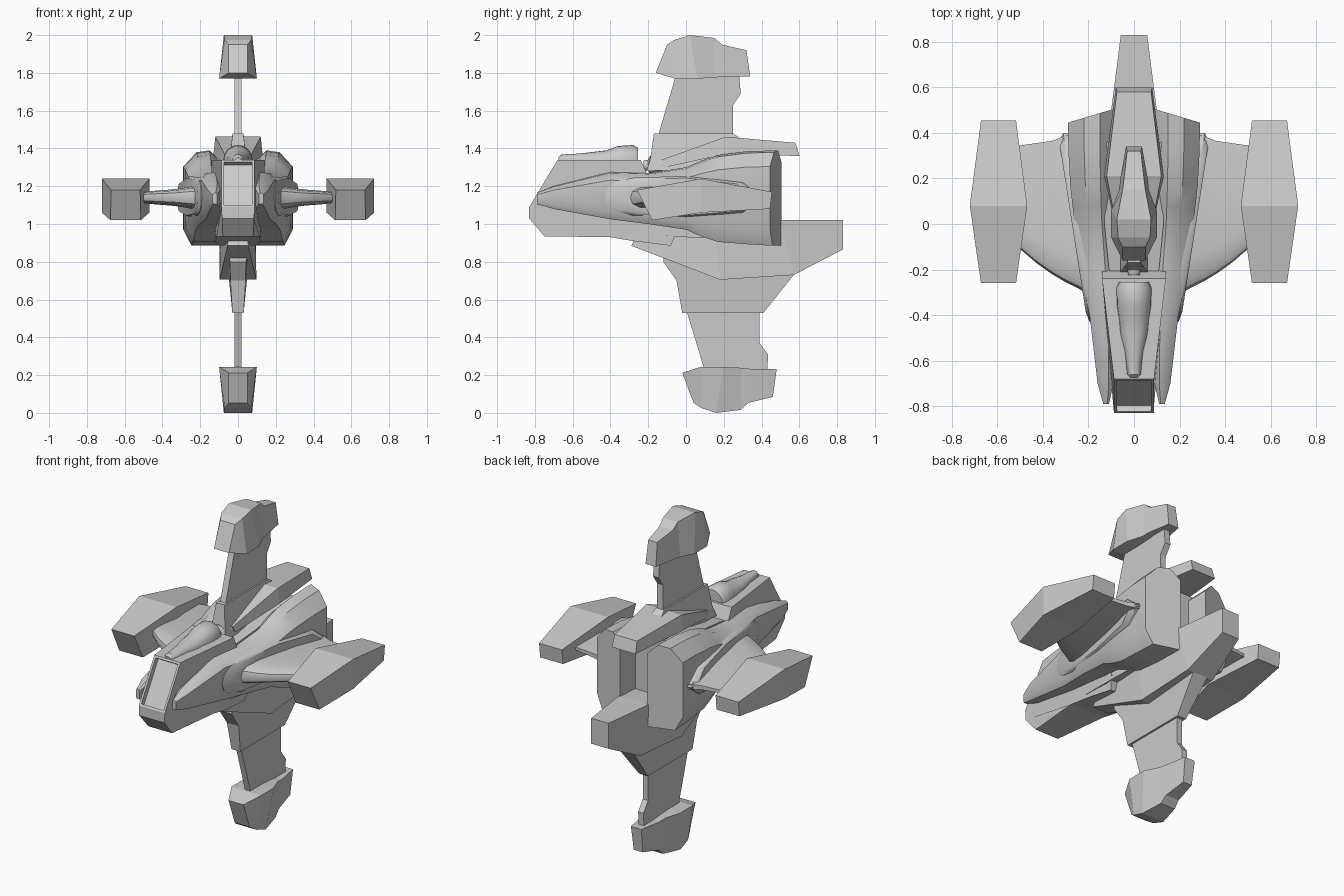
import bpy, bmesh, math

if "Cube" in bpy.data.objects:
    bpy.data.objects.remove(bpy.data.objects["Cube"])


def finish(name, bm, mirror=False, smooth=None):
    """Turn a bmesh into an object, optionally mirrored in x and smoothed by angle."""
    bmesh.ops.recalc_face_normals(bm, faces=bm.faces)
    me = bpy.data.meshes.new(name)
    bm.to_mesh(me)
    bm.free()
    ob = bpy.data.objects.new(name, me)
    bpy.context.collection.objects.link(ob)
    if smooth:
        bpy.ops.object.select_all(action='DESELECT')
        ob.select_set(True)
        bpy.context.view_layer.objects.active = ob
        bpy.ops.object.shade_smooth_by_angle(angle=math.radians(smooth))
    if mirror:
        ob.modifiers.new("mirror", 'MIRROR')
    return ob


def loft(name, rings, **kw):
    """Skin a row of equal-sized closed rings and cap both ends."""
    bm = bmesh.new()
    vs = [[bm.verts.new(p) for p in r] for r in rings]
    n = len(rings[0])
    for a, b in zip(vs, vs[1:]):
        for i in range(n):
            j = (i + 1) % n
            bm.faces.new((a[i], a[j], b[j], b[i]))
    bm.faces.new(vs[0])
    bm.faces.new(vs[-1][::-1])
    return finish(name, bm, **kw)


def prism(name, profile, inset_edge=None, **kw):
    """Side profile of (y, z, half width), closed across x; one edge face may be recessed."""
    bm = bmesh.new()
    left = [bm.verts.new((-w, y, z)) for y, z, w in profile]
    right = [bm.verts.new((w, y, z)) for y, z, w in profile]
    n = len(profile)
    edge = [bm.faces.new((left[i], left[(i + 1) % n], right[(i + 1) % n], right[i]))
            for i in range(n)]
    bm.faces.new(left)
    bm.faces.new(right[::-1])
    bmesh.ops.recalc_face_normals(bm, faces=bm.faces)
    if inset_edge is not None:
        bmesh.ops.inset_individual(bm, faces=[edge[inset_edge]], thickness=0.018, depth=0)
        bmesh.ops.inset_individual(bm, faces=[edge[inset_edge]], thickness=0.001, depth=-0.03)
    return finish(name, bm, **kw)


def box_ring(yt, yb, wt, wb, zt, zb, cx=0):
    """Four-cornered section with its own top and bottom y, half width and height."""
    return [(cx - wt, yt, zt), (cx + wt, yt, zt), (cx + wb, yb, zb), (cx - wb, yb, zb)]


# Fin tip pods, the lower one flipped and moved back
tip = [(-.10, -.16, .05, .05, 1.95, 1.80), (-.06, -.06, .07, .10, 1.975, 1.77),
       (.02, .06, .075, .10, 2.0, 1.77), (.15, .15, .05, .065, 1.985, 1.775),
       (.19, .20, .045, .06, 1.95, 1.78), (.32, .34, .03, .035, 1.92, 1.78)]
loft("upper_fin_pod", [box_ring(*r) for r in tip])
loft("lower_fin_pod", [[(x, y + .14, (2 - z) * 1.06) for x, y, z in box_ring(*r)]
                       for r in tip])

# Upper and lower fins with their thicker bases
prism("upper_fin", [(y, z, .019) for y, z in
      [(-.05, 1.80), (.28, 1.80), (.29, 1.69), (.25, 1.63), (.25, 1.46), (-.15, 1.46)]])
prism("upper_fin_base", [(-.17, 1.48, .028), (.25, 1.48, .028), (.29, 1.45, .035),
                         (.25, 1.30, .06), (-.21, 1.28, .06), (-.19, 1.34, .045)])
prism("lower_fin", [(y, z, .018) for y, z in
      [(0, .55), (.10, .22), (.43, .22), (.435, .31), (.39, .37), (.39, .55)]])
prism("lower_fin_base", [(-.12, .84, .05), (-.12, .80, .042), (-.05, .70, .04),
                         (-.02, .53, .03), (.41, .53, .03), (.57, .73, .05), (.45, .84, .06)])

# Cockpit with a recessed front window, and the canopy bulge on its roof
prism("cockpit", [(-.68, 1.34, .088), (-.83, 1.09, .088), (-.83, 1.03, .085), (-.75, .935, .08),
                  (-.40, .93, .115), (-.28, .91, .12), (-.08, .885, .10), (-.05, .96, .12),
                  (-.20, 1.25, .14), (-.24, 1.34, .14)], inset_edge=0)
canopy = [(-.675, .015, .015), (-.66, .03, .03), (-.56, .04, .035), (-.48, .06, .045),
          (-.42, .065, .052), (-.36, .075, .075), (-.28, .077, .08), (-.255, .065, .065)]
loft("canopy", [[(w * math.cos(math.pi * k / 10), y, 1.338 + h * math.sin(math.pi * k / 10))
                 for k in range(11)] for y, w, h in canopy], smooth=40)

# Small turret behind the cockpit
loft("rear_turret", [[(r * math.cos(k * math.pi / 6), y, 1.31 + r * math.sin(k * math.pi / 6))
                      for k in range(12)]
                     for y, r in [(-.225, .025), (-.2, .03), (-.19, .05), (-.12, .055)]],
     smooth=40)

# Core between the hull halves, spine on top, keel below
loft("hull_core", [box_ring(-.3, -.3, .10, .10, 1.25, .95), box_ring(0, 0, .13, .12, 1.30, .93),
                   box_ring(.36, .36, .12, .12, 1.36, .92)])
loft("spine", [box_ring(-.13, -.11, .055, .06, 1.34, 1.30),
               box_ring(.21, .21, .12, .13, 1.462, 1.37),
               box_ring(.58, .60, .075, .08, 1.43, 1.36)])
loft("keel", [box_ring(-.26, -.29, .05, .055, .94, .885), box_ring(.15, .18, .09, .098, 1.0, .705),
              box_ring(.50, .57, .10, .09, 1.02, .73), box_ring(.83, .83, .058, .058, 1.02, .865)])


# Hull halves: slim arms at the front swelling into tall blocks at the back
def hull_ring(y, xi, xo, zt, zb, slant=0):
    w, h = xo - xi, zt - zb
    pts = [(xi, zt - .12 * h), (xi + .3 * w, zt), (xi + .65 * w, zt - .02 * h),
           (xo, zt - .17 * h), (xo, zb + .17 * h), (xo - .22 * w, zb), (xi, zb)]
    return [(x, y - slant * (x - xi) / w, z) for x, z in pts]


hull = [(-.79, .11, .135, 1.165, 1.105), (-.70, .09, .16, 1.20, 1.08),
        (-.40, .08, .195, 1.275, 1.025), (-.20, .08, .235, 1.27, 1.0),
        (0, .09, .26, 1.30, .97), (.08, .09, .27, 1.335, .935), (.17, .09, .28, 1.365, .905),
        (.32, .09, .288, 1.385, .893), (.505, .09, .29, 1.39, .885, .06)]
loft("hull_half", [hull_ring(*r) for r in hull], mirror=True, smooth=35)

# Rounded wing root collar, following the outward slope of the hull
collar = [(-.43, 1.14), (-.415, 1.19), (-.37, 1.225), (-.28, 1.245), (0, 1.255), (.30, 1.22),
          (.40, 1.14), (.30, 1.06), (0, 1.035), (-.28, 1.045), (-.37, 1.065), (-.415, 1.095)]
loft("wing_root", [[(x0 + .14 * (y + .43), y * s, 1.14 + (z - 1.14) * s) for y, z in collar]
                   for x0, s in [(.14, 1.0), (.195, 1.0), (.212, .9)]],
     mirror=True, smooth=40)

# Wings: rounded leading edge, thinner tail
shape = [(0, 0), (.015, .55), (.06, .85), (.2, 1), (.6, .85), (1, .3),
         (1, -.3), (.6, -.85), (.2, -1), (.06, -.85), (.015, -.55)]
wing = [(.16, -.34, .42, .065), (.24, -.285, .41, .06), (.31, -.25, .385, .048),
        (.36, -.22, .365, .042), (.43, -.17, .355, .037), (.50, -.11, .345, .03),
        (.54, -.07, .34, .028)]
loft("wing", [[(x, y0 + (y1 - y0) * t, 1.14 + h * s) for t, s in shape]
              for x, y0, y1, h in wing], mirror=True, smooth=35)

# Wing tip pods
loft("wing_pod", [box_ring(-.26, -.18, .077, .08, 1.18, 1.02, .595),
                  box_ring(.08, .08, .126, .126, 1.24, 1.06, .595),
                  box_ring(.455, .445, .077, .077, 1.17, 1.08, .595)], mirror=True)
